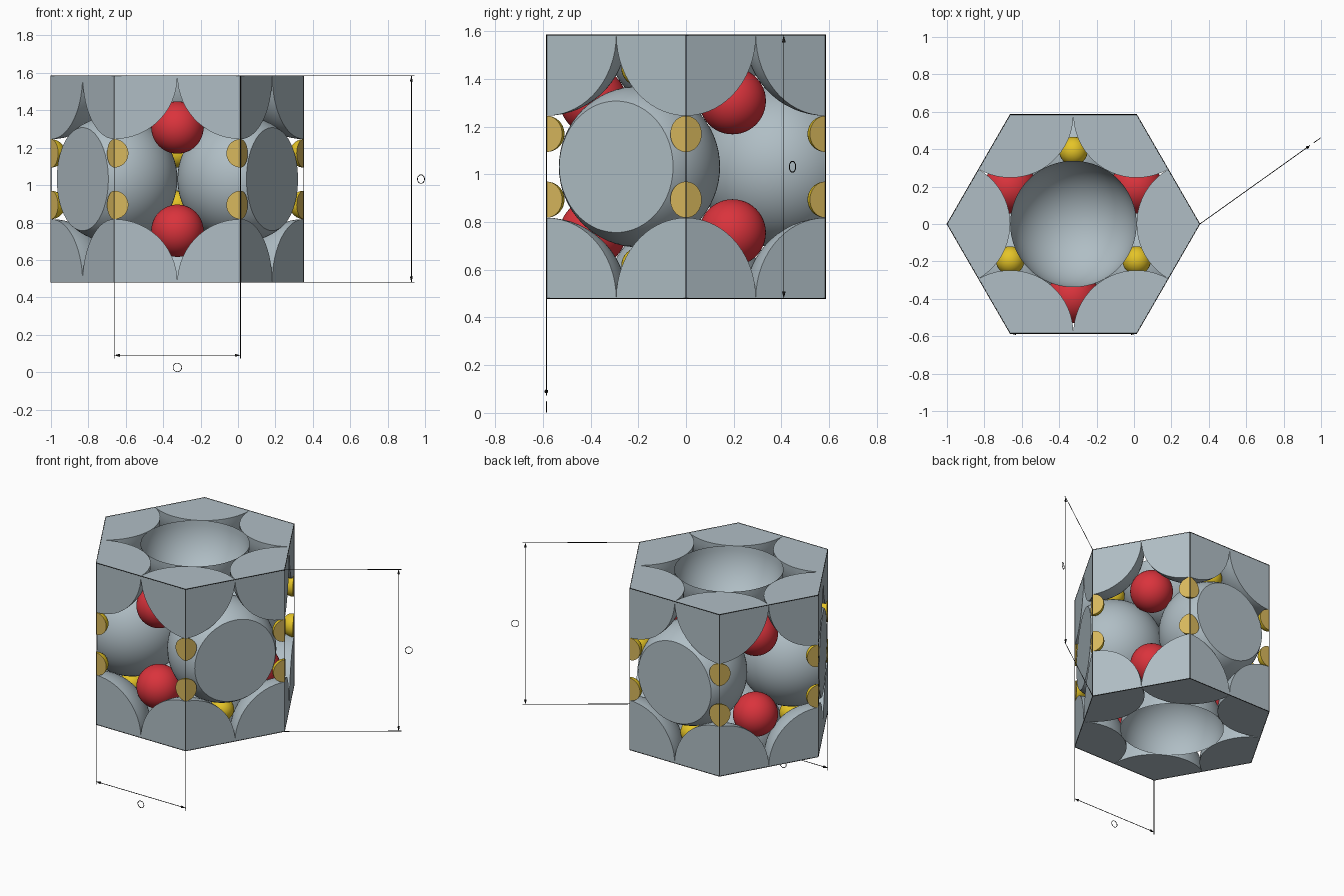
import bpy, bmesh
from math import sin, cos, radians, sqrt
from mathutils import Vector, Matrix

cube = bpy.data.objects.get("Cube")
if cube:
    bpy.data.objects.remove(cube, do_unlink=True)

# Cell proportions: a close-packed hexagonal cell
A = 0.676
C = A * sqrt(8 / 3)
R = A / 2
BASE = 0.48
TOP = BASE + C
AXIS = Vector((-0.324, 0, 0))
APOTHEM = A * sqrt(3) / 2


def material(name, rgb):
    m = bpy.data.materials.new(name)
    m.use_nodes = True
    m.diffuse_color = (*rgb, 1)
    m.node_tree.nodes["Principled BSDF"].inputs["Base Color"].default_value = (*rgb, 1)
    return m


GREY = material("blue grey", (0.434, 0.515, 0.558))
RED = material("red", (0.7, 0.033, 0.045))
YELLOW = material("yellow", (0.78, 0.55, 0.02))
GOLD = material("muted gold", (0.69, 0.48, 0.11))
BLACK = material("black", (0.01, 0.01, 0.01))


def polar(angle, dist, z):
    t = radians(angle)
    return AXIS + Vector((dist * cos(t), dist * sin(t), z))


# Planes bounding the cell
PLANES = [(polar(t, APOTHEM, 0), Vector((cos(radians(t)), sin(radians(t)), 0)))
          for t in range(30, 390, 60)]
PLANES += [(Vector((0, 0, TOP)), Vector((0, 0, 1))),
           (Vector((0, 0, BASE)), Vector((0, 0, -1)))]


def link(name, data, mats):
    ob = bpy.data.objects.new(name, data)
    bpy.context.scene.collection.objects.link(ob)
    for m in mats:
        data.materials.append(m)
    return ob


def ball(name, center, radius, mats, capped=True, seg=48):
    """Sphere trimmed to the cell, with flat caps where it is cut."""
    bm = bmesh.new()
    bmesh.ops.create_uvsphere(bm, u_segments=seg, v_segments=seg // 2, radius=radius,
                              matrix=Matrix.Translation(center))
    for f in bm.faces:
        f.smooth = True
    for co, no in PLANES:
        if (co - center).dot(no) > radius - 0.001:
            continue
        bmesh.ops.bisect_plane(bm, geom=bm.verts[:] + bm.edges[:] + bm.faces[:], dist=1e-5,
                               plane_co=co, plane_no=no, clear_outer=True)
        if capped:
            rim = [e for e in bm.edges if e.is_boundary
                   and all(abs((v.co - co).dot(no)) < 1e-4 for v in e.verts)]
            for f in bmesh.ops.edgeloop_fill(bm, edges=rim)["faces"]:
                f.smooth = False
                f.material_index = len(mats) - 1
    if capped:
        bmesh.ops.recalc_face_normals(bm, faces=bm.faces[:])
    me = bpy.data.meshes.new(name)
    bm.to_mesh(me)
    bm.free()
    return link(name, me, mats)


def line(name, points, radius=0.002, cyclic=False):
    cu = bpy.data.curves.new(name, "CURVE")
    cu.dimensions = "3D"
    cu.bevel_depth = radius
    cu.bevel_resolution = 1
    cu.use_fill_caps = True
    sp = cu.splines.new("POLY")
    sp.points.add(len(points) - 1)
    for p, co in zip(sp.points, points):
        p.co = (*co, 1)
    sp.use_cyclic_u = cyclic
    return link(name, cu, [BLACK])


def arrowhead(name, tip, direction, length=0.03):
    bm = bmesh.new()
    rot = direction.to_track_quat("Z", "Y").to_matrix().to_4x4()
    bmesh.ops.create_cone(bm, cap_ends=True, segments=12, radius1=0.008, radius2=0, depth=length,
                          matrix=Matrix.Translation(tip - direction * length / 2) @ rot)
    me = bpy.data.meshes.new(name)
    bm.to_mesh(me)
    bm.free()
    return link(name, me, [BLACK])


def dimension(name, start, end, offset, marker):
    """Measuring line, offset from the two points, with a plain ring beside it."""
    along = (end - start).normalized()
    out = offset.normalized()
    p, q = start + offset, end + offset
    line(name + "_line", [p, q])
    for label, foot, tip, way in (("start", start, p, -along), ("end", end, q, along)):
        line(f"{name}_extension_{label}", [foot, tip + out * 0.018])
        arrowhead(f"{name}_arrow_{label}", tip, way)
    center = (p + q) / 2 + out * marker
    ring = [center + (along * cos(radians(t)) + out * sin(radians(t))) * 0.023
            for t in range(0, 360, 20)]
    line(name + "_marker", ring, cyclic=True)


# Large atoms: corners and open bowls on the end faces
for level, z in (("bottom", BASE), ("top", TOP)):
    ball(f"{level}_center_atom", polar(0, 0, z), R, [GREY], capped=False, seg=64)
    for i in range(6):
        ball(f"{level}_corner_atom_{i + 1}", polar(60 * i, A, z), R, [GREY], seg=60)

# Middle layer atoms, and the small balls above and below them
for i, t in enumerate((90, 210, 330)):
    ball(f"middle_atom_{i + 1}", polar(t, A / sqrt(3), BASE + C / 2), R, [GREY], seg=64)
    for level, k in (("lower", 1), ("upper", 7)):
        ball(f"{level}_tetrahedral_ball_{i + 1}", polar(t, A / sqrt(3), BASE + C * k / 8),
             R * 0.225, [YELLOW, GOLD], seg=32)

# Red balls in the octahedral gaps
for i, t in enumerate((30, 150, 270)):
    for level, k in (("lower", 1), ("upper", 3)):
        ball(f"{level}_octahedral_ball_{i + 1}", polar(t, A / sqrt(3), BASE + C * k / 4),
             R * 0.414, [RED])

# Small balls on the cell axis and on the upright edges
for level, k in (("lower", 3), ("upper", 5)):
    z = BASE + C * k / 8
    ball(f"{level}_axis_ball", polar(0, 0, z), R * 0.225, [YELLOW, GOLD], seg=32)
    for i in range(6):
        ball(f"{level}_edge_ball_{i + 1}", polar(60 * i, A, z), R * 0.225, [YELLOW, GOLD], seg=36)

# Thin wire outline of the cell
for level, z in (("bottom", BASE), ("top", TOP)):
    line(f"{level}_outline", [polar(60 * i, A, z) for i in range(6)], cyclic=True)
for i in range(6):
    line(f"upright_edge_{i + 1}", [polar(60 * i, A, BASE), polar(60 * i, A, TOP)])

# Measuring lines for the side and the height
dimension("side_dimension", polar(240, A, BASE), polar(300, A, BASE),
          Vector((0, 0, 0.09 - BASE)), 0.065)
dimension("height_dimension", polar(0, A, BASE), polar(0, A, TOP),
          Vector((0.575, 0.41, 0)), 0.063)
